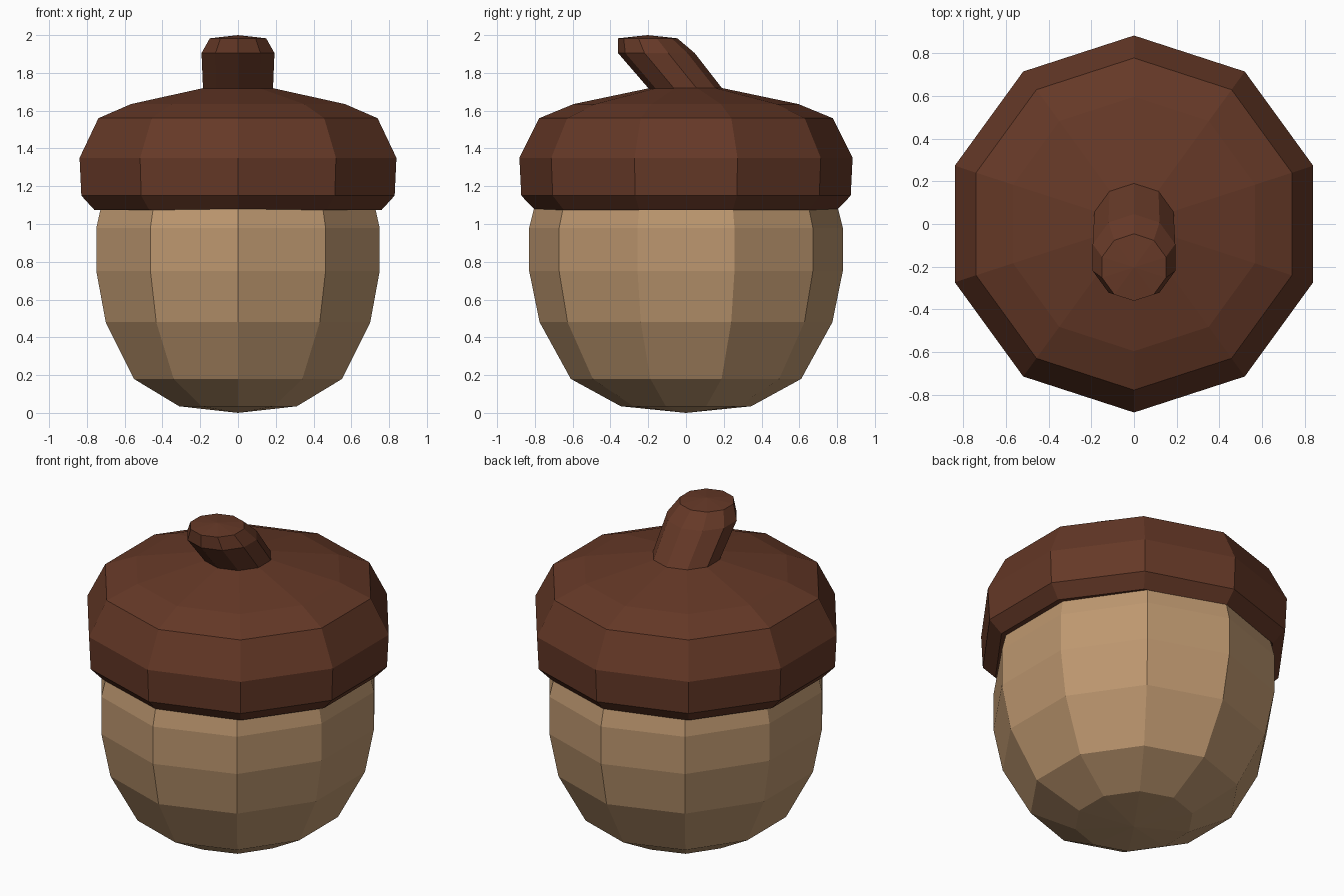
import bpy
import bmesh
from math import sin, cos, tau

SIDES = 10

cube = bpy.data.objects.get("Cube")
if cube:
    bpy.data.objects.remove(cube, do_unlink=True)


def make_material(name, color):
    mat = bpy.data.materials.new(name)
    mat.use_nodes = True
    mat.diffuse_color = color
    bsdf = next(n for n in mat.node_tree.nodes if n.type == "BSDF_PRINCIPLED")
    bsdf.inputs["Base Color"].default_value = color
    bsdf.inputs["Roughness"].default_value = 0.9
    return mat


def loft(name, profile, mat, x_scale=1.0):
    """Stack ten-sided rings (radius, height, y offset); zero radius makes a tip."""
    bm = bmesh.new()
    rings = []
    for radius, z, y in profile:
        if radius == 0:
            rings.append([bm.verts.new((0, y, z))] * SIDES)
        else:
            angles = [tau * i / SIDES for i in range(SIDES)]
            rings.append([bm.verts.new((radius * x_scale * sin(a), y - radius * cos(a), z))
                          for a in angles])
    for low, high in zip(rings, rings[1:]):
        for i in range(SIDES):
            j = (i + 1) % SIDES
            corners = dict.fromkeys((low[i], low[j], high[j], high[i]))
            bm.faces.new(list(corners))
    bmesh.ops.recalc_face_normals(bm, faces=bm.faces)
    mesh = bpy.data.meshes.new(name)
    bm.to_mesh(mesh)
    bm.free()
    mesh.materials.append(mat)
    obj = bpy.data.objects.new(name, mesh)
    bpy.context.collection.objects.link(obj)
    return obj


tan = make_material("nut tan", (0.51, 0.31, 0.16, 1))
brown = make_material("cap brown", (0.13, 0.04, 0.02, 1))

# Nut body, slightly narrower across x, its top hidden in the cap
nut = [(0, 0), (0.345, 0.035), (0.61, 0.18), (0.775, 0.48), (0.83, 0.75),
       (0.83, 0.98), (0.80, 1.1), (0, 1.2)]
loft("nut_body", [(r, z, 0) for r, z in nut], tan, x_scale=0.95)

# Cap with a bevelled rim and an underside tucked into the nut
cap = [(0, 1.12), (0.70, 1.08), (0.80, 1.075), (0.872, 1.15), (0.882, 1.35),
       (0.777, 1.56), (0.595, 1.635), (0.19, 1.72), (0, 1.73)]
loft("cap", [(r, z, 0) for r, z in cap], brown)

# Stem leaning toward the front
stem = [(0, 1.68, 0.02), (0.195, 1.70, 0.01), (0.195, 1.72, -0.005),
        (0.203, 1.905, -0.157), (0.157, 1.983, -0.203), (0, 2.0, -0.203)]
loft("stem", stem, brown)
